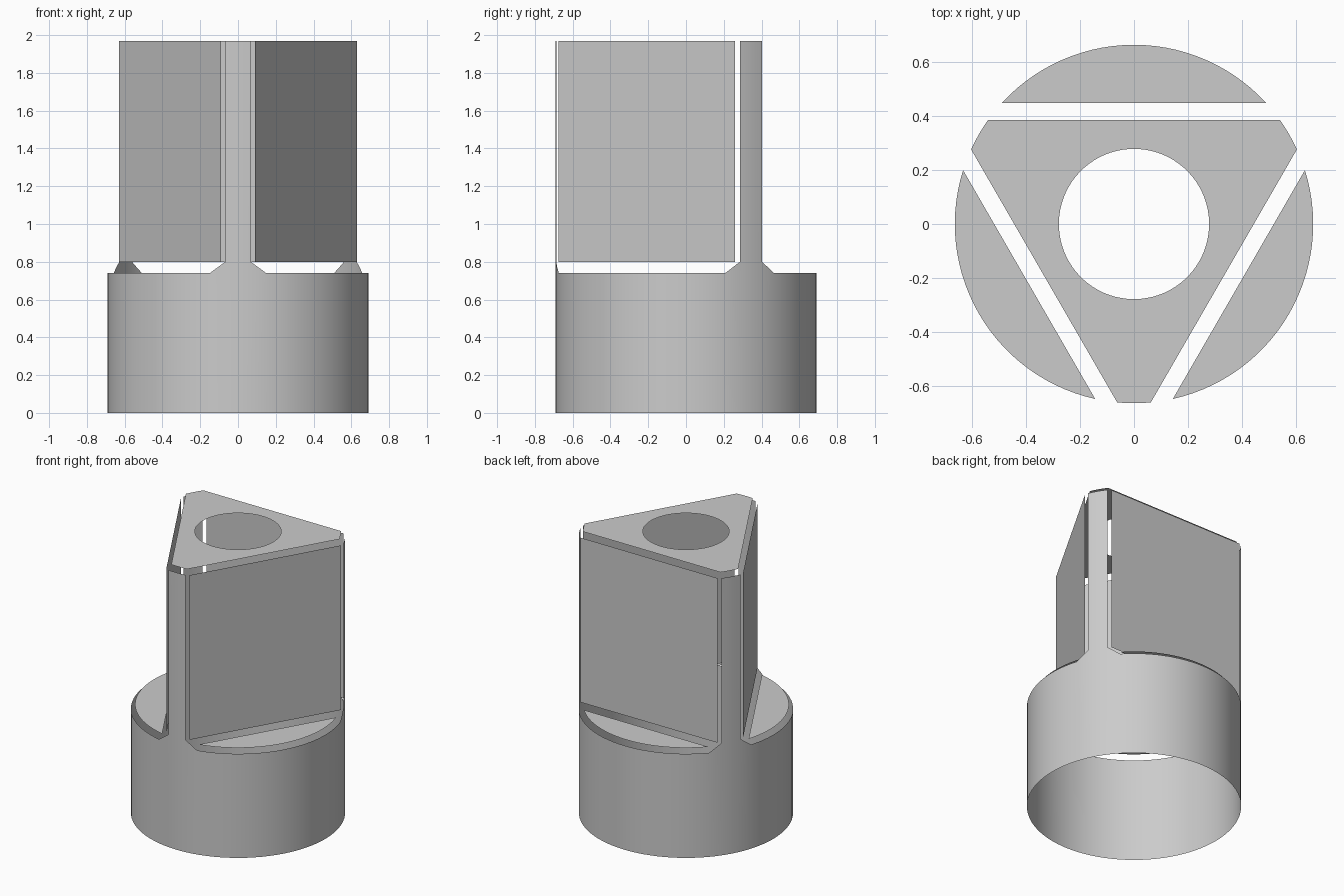
import bpy
import bmesh
from math import sin, cos, acos, asin, radians, degrees, sqrt

cube = bpy.data.objects.get("Cube")
if cube:
    bpy.data.objects.remove(cube, do_unlink=True)

# Main dimensions
R = 0.69            # outer shell radius
RIM = 0.663         # radius of flat faces
FLAT = 0.416        # distance from axis to flat side walls
GAP = 0.032         # open seam beside each flat wall
Z_SHOULDER, Z_LEDGE, Z_WALL, Z_TAB, Z_TOP = 0.74, 0.77, 0.80, 1.97, 2.0
TAB = degrees(asin(0.067 / R))
FLARE = 12.5
CORNERS = (-90, 30, 150)
SIDES = (90, 210, 330)

grey = bpy.data.materials.new("light grey")
grey.use_nodes = True
COLOUR = (0.6, 0.6, 0.6, 1)
grey.diffuse_color = COLOUR
grey.node_tree.nodes["Principled BSDF"].inputs["Base Color"].default_value = COLOUR


def polar(r, deg, z):
    return (r * cos(radians(deg)), r * sin(radians(deg)), z)


def span(a, b, n):
    return [a + (b - a) * i / n for i in range(n + 1)]


def sheet(name, faces, smooth=False):
    """Make a thin surface object from a list of corner-point loops."""
    bm = bmesh.new()
    for pts in faces:
        bm.faces.new([bm.verts.new(p) for p in pts])
    bmesh.ops.remove_doubles(bm, verts=bm.verts, dist=1e-5)
    mesh = bpy.data.meshes.new(name)
    bm.to_mesh(mesh)
    bm.free()
    mesh.materials.append(grey)
    for p in mesh.polygons:
        p.use_smooth = smooth
    obj = bpy.data.objects.new(name, mesh)
    bpy.context.collection.objects.link(obj)
    return obj


def curved_quad(a, b, low, high_a, high_b):
    return [polar(R, a, low), polar(R, b, low), polar(R, b, high_b), polar(R, a, high_a)]


def rim_height(a):
    """Height of the round body, rising in a flare toward each tab."""
    t = (FLARE - abs(a)) / (FLARE - TAB)
    return Z_SHOULDER + (Z_WALL - Z_SHOULDER) * min(1, max(0, t))


# Round body with three flared tabs running up the corners
body = []
tab_angles = span(-TAB, TAB, 4)
angles = span(-FLARE, -TAB, 2) + tab_angles[1:-1] + span(TAB, FLARE, 2) + span(FLARE, 120 - FLARE, 24)[1:]
for c in CORNERS:
    for a, b in zip(angles, angles[1:]):
        body.append(curved_quad(c + a, c + b, 0, rim_height(a), rim_height(b)))
    for a, b in zip(tab_angles, tab_angles[1:]):
        body.append(curved_quad(c + a, c + b, Z_WALL, Z_TAB, Z_TAB))
sheet("round_body_with_tabs", body, smooth=True)

# Flat side walls and the ledges in front of them
half = 0.54
chord = FLAT + GAP
ledge_angle = degrees(acos(chord / RIM))
for i, s in enumerate(SIDES):
    d = degrees(acos(FLAT / sqrt(FLAT ** 2 + half ** 2)))
    r = sqrt(FLAT ** 2 + half ** 2)
    sheet(f"flat_wall_{i + 1}", [[polar(r, s - d, Z_WALL), polar(r, s + d, Z_WALL),
                                  polar(r, s + d, Z_TAB), polar(r, s - d, Z_TAB)]])
    sheet(f"ledge_{i + 1}", [[polar(RIM, s + a, Z_LEDGE)
                              for a in span(-ledge_angle, ledge_angle, 28)]])

# Triangular top plate with clipped round corners and a central hole
HOLE = 0.278
edge = FLAT - GAP
corner = degrees(acos(edge / RIM))
plate = []
steps = span(-corner, corner, 24) + span(corner, 120 - corner, 4)[1:]


def plate_radius(a):
    return edge / cos(radians(a)) if abs(a) < corner else RIM


for s in SIDES:
    for a, b in zip(steps, steps[1:]):
        plate.append([polar(HOLE, s + a, Z_TOP), polar(plate_radius(a), s + a, Z_TOP),
                      polar(plate_radius(b), s + b, Z_TOP), polar(HOLE, s + b, Z_TOP)])
sheet("top_plate", plate)
